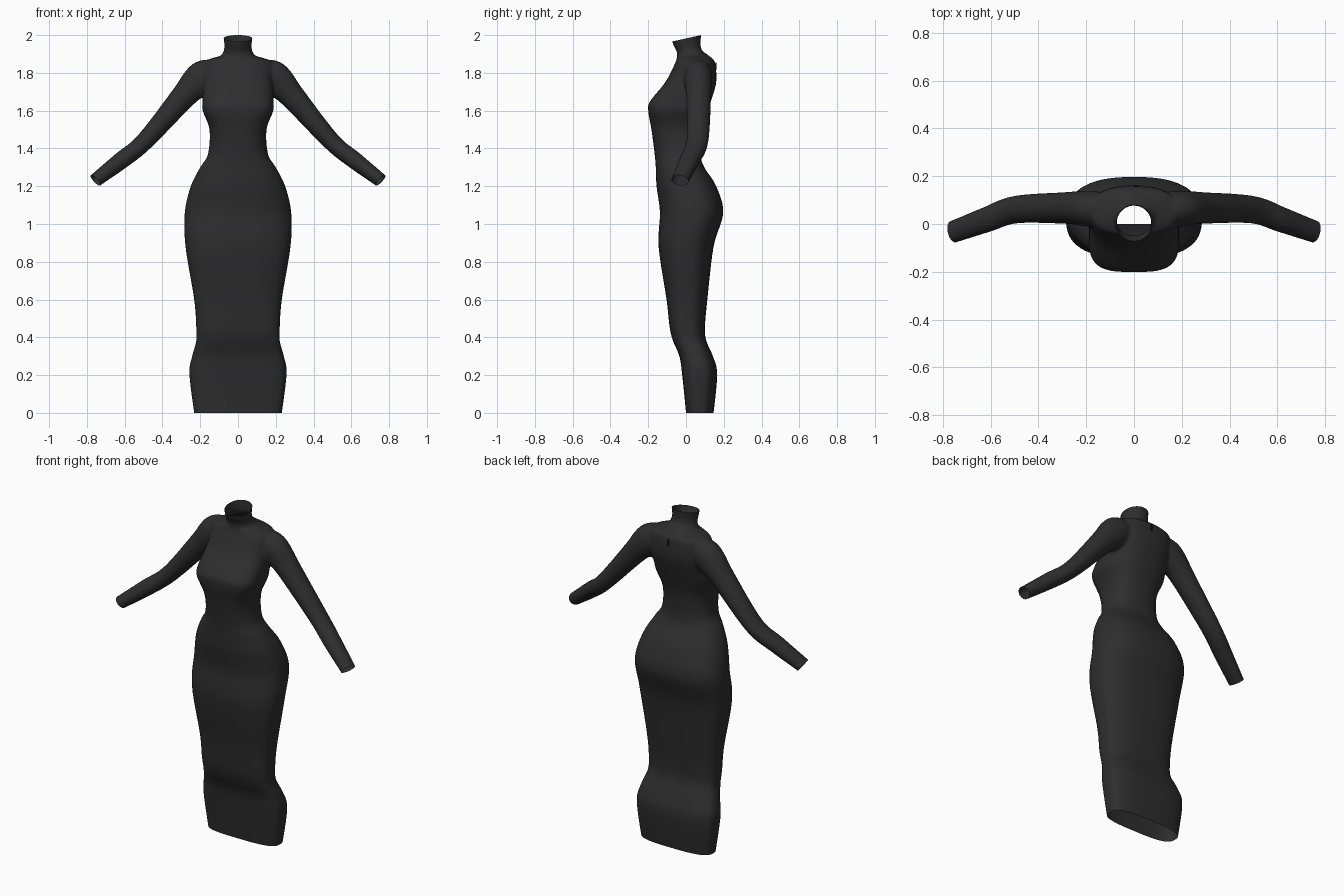
import bpy, bmesh, math
from mathutils import Vector

if "Cube" in bpy.data.objects:
    bpy.data.objects.remove(bpy.data.objects["Cube"])

def material(name, c):
    m = bpy.data.materials.new(name)
    m.diffuse_color = (c, c, c, 1)
    m.use_nodes = True
    m.node_tree.nodes["Principled BSDF"].inputs["Base Color"].default_value = m.diffuse_color
    return m

cloth = material("charcoal knit", 0.027)
dark = material("black zip", 0.008)

def spline(rows, steps):
    """Catmull-Rom through rows of numbers."""
    out = []
    for i in range(len(rows) - 1):
        p = [rows[max(0, min(len(rows) - 1, i + k))] for k in (-1, 0, 1, 2)]
        for s in range(steps):
            t = s / steps
            out.append([0.5 * (2*b + (c-a)*t + (2*a-5*b+4*c-d)*t*t + (3*b-a-3*c+d)*t**3)
                        for a, b, c, d in zip(*p)])
    return out + [list(rows[-1])]

def loft(bm, rings):
    """Closed skin over a list of rings of points."""
    vs = [[bm.verts.new(p) for p in r] for r in rings]
    n = len(vs[0])
    faces = [bm.faces.new((a[i], a[(i+1) % n], b[(i+1) % n], b[i]))
             for a, b in zip(vs, vs[1:]) for i in range(n)]
    faces += [bm.faces.new(vs[0]), bm.faces.new(vs[-1])]
    bmesh.ops.recalc_face_normals(bm, faces=faces)

def sgnpow(v, e):
    return math.copysign(abs(v) ** e, v)

N = 64
ANG = [2 * math.pi * i / N for i in range(N)]

# body: height, half width, front y, back y
BODY = [
    (-.05, .225, .005, .14), (.2, .257, -.02, .165), (.3, .243, -.035, .142),
    (.38, .221, -.068, .108), (.45, .221, -.086, .1), (.6, .232, -.103, .113),
    (.88, .278, -.145, .146), (1.06, .282, -.138, .197), (1.2, .25, -.156, .16),
    (1.3, .2, -.16, .097), (1.37, .159, -.166, .077), (1.5, .151, -.183, .086),
    (1.6, .187, -.2, .115), (1.65, .188, -.19, .132), (1.75, .186, -.11, .16),
    (1.85, .185, -.058, .155), (1.875, .145, -.05, .14), (1.892, .092, -.047, .12),
    (1.92, .075, -.052, .085), (1.96, .073, -.072, .077), (2.04, .085, -.085, .086)]

def body_ring(z, w, yf, yb):
    # squarer at the hem and the bust, round at the neck
    low = max(0, min(1, (1.05 - z) / .65))
    nf = 2.2 + low + 1.2 * math.exp(-((z - 1.61) / .12) ** 2)
    nb = 2.5 + .4 * low
    if z > 1.88:
        nf = nb = 2
    ym, h = (yf + yb) / 2, (yb - yf) / 2
    ring = []
    for a in ANG:
        c, s = math.cos(a), math.sin(a)
        e = 2 / (nb if s > 0 else nf)
        ring.append((w * sgnpow(c, e), ym + h * sgnpow(s, e), z))
    return ring

# sleeve: centre x, y, z, radius in the front plane, radius in depth
SLEEVE = [
    (.08, .062, 1.80, .06, .06), (.17, .064, 1.783, .088, .074),
    (.225, .066, 1.742, .084, .072), (.29, .067, 1.673, .067, .066),
    (.495, .06, 1.437, .048, .058), (.62, .017, 1.335, .046, .053),
    (.755, -.032, 1.231, .037, .047), (.82, -.055, 1.181, .035, .046)]

def sleeve_rings(side):
    rows = spline(SLEEVE, 6)
    pts = [Vector(r[:3]) for r in rows]
    rings = []
    for i, r in enumerate(rows):
        d = (pts[min(i+1, len(pts)-1)] - pts[max(i-1, 0)]).normalized()
        u = d.cross(Vector((0, 1, 0))).normalized()
        v = u.cross(d)
        ring = [pts[i] + u * r[3] * math.cos(a) + v * r[4] * math.sin(a) for a in ANG]
        rings.append([(side * p.x, p.y, p.z) for p in ring])
    return rings

# fuse body and sleeves into one skin
bm = bmesh.new()
loft(bm, [body_ring(*r) for r in spline(BODY, 6)])
for side in (1, -1):
    loft(bm, sleeve_rings(side))
me = bpy.data.meshes.new("dress")
bm.to_mesh(me)
bm.free()
dress = bpy.data.objects.new("dress", me)
bpy.context.collection.objects.link(dress)
rm = dress.modifiers.new("fuse", 'REMESH')
rm.mode, rm.voxel_size = 'VOXEL', .0085
sm = dress.modifiers.new("soften", 'SMOOTH')
sm.factor, sm.iterations = .5, 6
dg = bpy.context.evaluated_depsgraph_get()
fused = bpy.data.meshes.new_from_object(dress.evaluated_get(dg))
dress.modifiers.clear()
dress.data = fused

# cut the hem, neck and cuffs open
bm = bmesh.new()
bm.from_mesh(fused)

def cut(co, no, keep):
    vs = [v for v in bm.verts if keep(v.co)]
    es = [e for e in bm.edges if all(keep(v.co) for v in e.verts)]
    fs = [f for f in bm.faces if all(keep(v.co) for v in f.verts)]
    bmesh.ops.bisect_plane(bm, geom=vs + es + fs, plane_co=co, plane_no=no, clear_outer=True)

cut((0, 0, 0), (0, 0, -1), lambda p: p.z < .1)
cut((0, .08, 2.0), (0, -.22, 1), lambda p: p.z > 1.92)
for s in (1, -1):
    cut((s * .755, -.032, 1.231), (s * .72, -.22, -.66), lambda p: s * p.x > .6)
bm.to_mesh(fused)
bm.free()
fused.materials.clear()
fused.materials.append(cloth)
fused.polygons.foreach_set("material_index", [0] * len(fused.polygons))
fused.shade_smooth()

# small zip pull lying on the upper back
y = max(v.co.y for v in fused.vertices if abs(v.co.x) < .03 and abs(v.co.z - 1.835) < .012)
bm = bmesh.new()
outline = [(-.003, .02), (.003, .02), (.008, -.012), (.004, -.02), (-.004, -.02), (-.008, -.012)]
loft(bm, [[(.008 + x, y + o, 1.835 + z) for x, z in outline] for o in (-.003, .004)])
zm = bpy.data.meshes.new("zip_pull")
bm.to_mesh(zm)
bm.free()
zm.materials.append(dark)
bpy.context.collection.objects.link(bpy.data.objects.new("zip_pull", zm))
